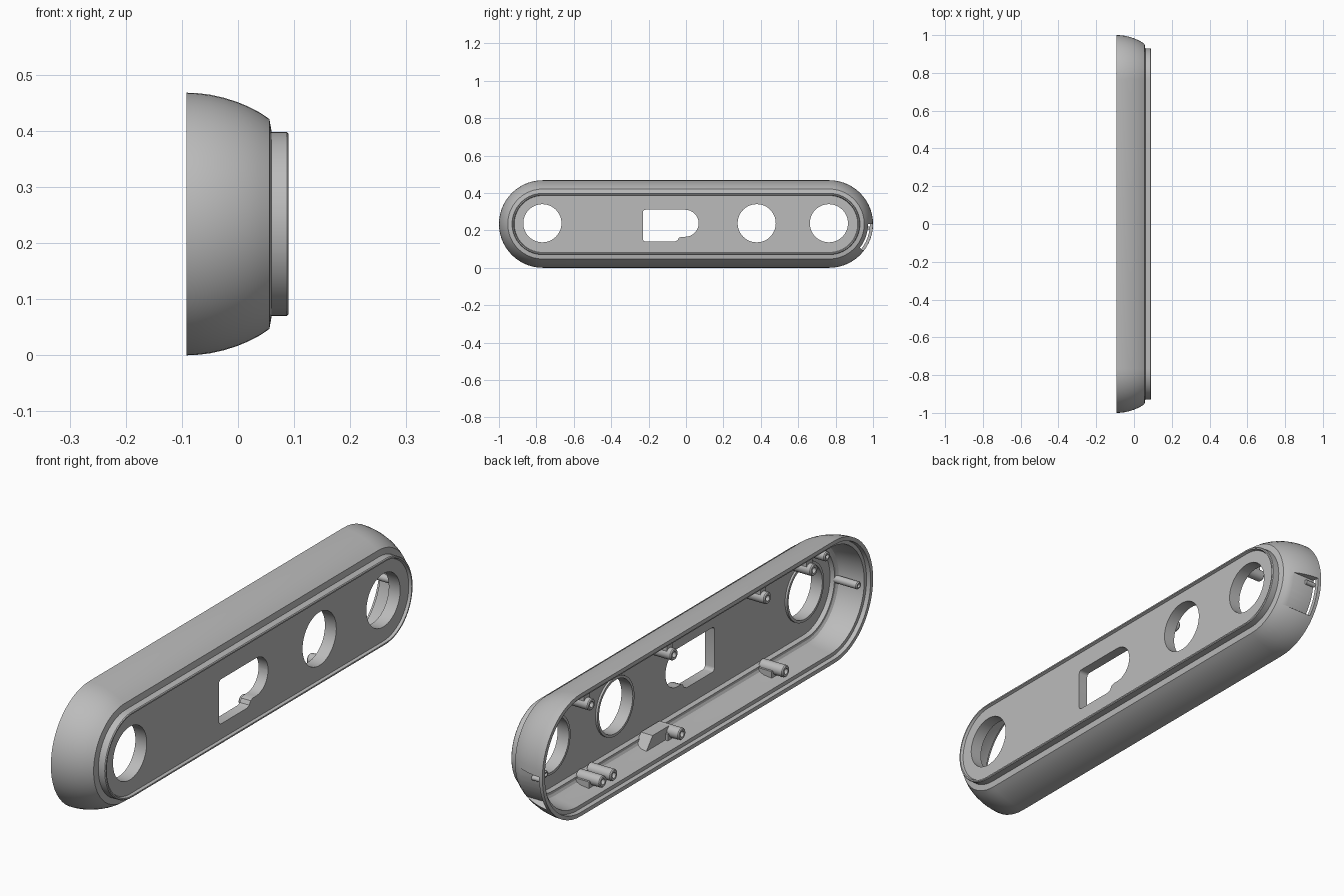
import bpy, bmesh, math

cube = bpy.data.objects.get("Cube")
if cube:
    bpy.data.objects.remove(cube, do_unlink=True)

MID = 0.234      # height of the long axis
HALF = 0.766     # half length of the straight sides

grey = bpy.data.materials.new("mid grey")
grey.use_nodes = True
grey.diffuse_color = (0.5, 0.5, 0.5, 1)
grey.node_tree.nodes["Principled BSDF"].inputs["Base Color"].default_value = (0.5, 0.5, 0.5, 1)


def finish(name, bm):
    bmesh.ops.recalc_face_normals(bm, faces=bm.faces)
    mesh = bpy.data.meshes.new(name)
    bm.to_mesh(mesh)
    bm.free()
    mesh.materials.append(grey)
    obj = bpy.data.objects.new(name, mesh)
    bpy.context.collection.objects.link(obj)
    return obj


def outline(r, half, steps):
    """Rounded bar outline in y and z, or a circle when half is zero."""
    pts = []
    for side in (1, -1):
        for i in range(steps + (1 if half else 0)):
            a = -math.pi / 2 + math.pi * i / steps
            pts.append((side * (half + r * math.cos(a)), side * r * math.sin(a)))
    return pts


def loft(name, profile, half=0, y=0, z=MID, steps=12, ring=False):
    """Sweep an (x, radius) profile round a bar or circle along x."""
    bm = bmesh.new()
    loops = [[bm.verts.new((x, y + p, z + q)) for p, q in outline(r, half, steps)]
             for x, r in profile]
    pairs = list(zip(loops, loops[1:]))
    if ring:
        pairs.append((loops[-1], loops[0]))
    else:
        bm.faces.new(loops[0])
        bm.faces.new(loops[-1])
    n = len(loops[0])
    for a, b in pairs:
        for i in range(n):
            j = (i + 1) % n
            bm.faces.new((a[i], a[j], b[j], b[i]))
    return finish(name, bm)


def prism(name, pts, x0, x1, x_shift=0):
    """Extrude a (y, z) polygon along x."""
    bm = bmesh.new()
    a = [bm.verts.new((x0, p, q)) for p, q in pts]
    b = [bm.verts.new((x1, p, q)) for p, q in pts]
    bm.faces.new(a)
    bm.faces.new(b)
    for i in range(len(a)):
        j = (i + 1) % len(a)
        bm.faces.new((a[i], a[j], b[j], b[i]))
    return finish(name, bm)


def arc(y, z, r, start, end, steps):
    return [(y + r * math.cos(math.radians(start + (end - start) * i / steps)),
             z + r * math.sin(math.radians(start + (end - start) * i / steps)))
            for i in range(steps + 1)]


def smooth(obj):
    bpy.ops.object.select_all(action="DESELECT")
    bpy.context.view_layer.objects.active = obj
    obj.select_set(True)
    bpy.ops.object.shade_smooth_by_angle(angle=math.radians(28))


# Hollow case: front plate, raised rim, curved sides, open back with lip
case = loft("case_shell", [
    (0.08, 0.152), (0.09, 0.156), (0.09, 0.161), (0.087, 0.164),
    (0.06, 0.164), (0.056, 0.187), (0.04, 0.198), (0.02, 0.2085),
    (0, 0.217), (-0.025, 0.225), (-0.05, 0.2305), (-0.075, 0.2335),
    (-0.092, 0.234), (-0.092, 0.219), (-0.076, 0.217), (-0.076, 0.203),
    (0.005, 0.193), (0.02, 0.186), (0.025, 0.178), (0.025, 0.168),
    (0.04, 0.162)], HALF, steps=28)

# Openings through the plate
HOLES = (-0.768, 0.378, 0.764)
cutters = [loft("hole_cutter", [(0.0, 0.102), (0.12, 0.102)], y=y, z=0.238, steps=24)
           for y in HOLES]
slot = (arc(-0.005, 0.238, 0.0725, -90, 90, 16)
        + arc(-0.216, 0.2965, 0.014, 90, 180, 4)
        + arc(-0.216, 0.154, 0.014, 180, 270, 4)
        + [(-0.06, 0.14), (-0.046, 0.146), (-0.038, 0.16), (-0.025, 0.1655)])
cutters.append(prism("slot_cutter", slot, 0.0, 0.12))

# Shallow pocket on the rounded end
pocket = arc(HALF, MID, 0.207, -38, 0, 12) + arc(HALF, MID, 0.26, 0, -38, 12)
cutters.append(prism("pocket_cutter", pocket, -0.078, 0.052))

for cutter in cutters:
    cutter.hide_render = True
    mod = case.modifiers.new("cut", "BOOLEAN")
    mod.operation = "DIFFERENCE"
    mod.solver = "EXACT"
    mod.object = cutter
    bpy.context.view_layer.objects.active = case
    bpy.ops.object.modifier_apply(modifier=mod.name)
    bpy.data.objects.remove(cutter, do_unlink=True)
smooth(case)

# Small pin in the pocket
smooth(loft("pocket_pin", [(-0.078, 0.009), (-0.035, 0.009)], y=0.976, z=0.212, steps=8))

# Collars round the openings, inside
for y in HOLES:
    smooth(loft("hole_collar", [(0.045, 0.102), (0.032, 0.102), (0.032, 0.112),
                                (0.045, 0.112)], y=y, z=0.238, steps=24, ring=True))


def boss(y, dz, r=0.022, base=0.03):
    """Screw post with a blind hole, facing the open back."""
    smooth(loft("screw_post", [(base, r), (-0.066, r), (-0.07, r - 0.003),
                               (-0.07, r * 0.5), (-0.02, r * 0.5)], y=y, z=MID + dz))


def web(y, dz, width, x0, x1):
    """Rib joining a post to the nearby long wall."""
    edge = math.copysign(0.198, dz)
    prism("post_rib", [(y - width, MID + dz), (y + width, MID + dz),
                       (y + width, MID + edge), (y - width, MID + edge)], x0, x1)


# Posts along the top and bottom walls
for y in (-0.675, -0.395, 0.17, 0.67):
    boss(y, 0.15, base=0.045)
    web(y, 0.15, 0.017, -0.05, 0.03)
for y in (-0.505, 0.123, 0.535, 0.6):
    boss(y, -0.172)
    web(y, -0.172, 0.03, -0.03, 0.028)
boss(-0.755, 0.172, 0.018)

# Small posts at both rounded ends
for y in (-0.945, 0.945):
    boss(y, -0.012, 0.014)

# Block beside the middle lower post, sloping down to the wall
prism("lower_block", [(0.13, MID - 0.198), (0.13, MID - 0.15), (0.23, MID - 0.15),
                      (0.27, MID - 0.198)], -0.02, 0.03)
